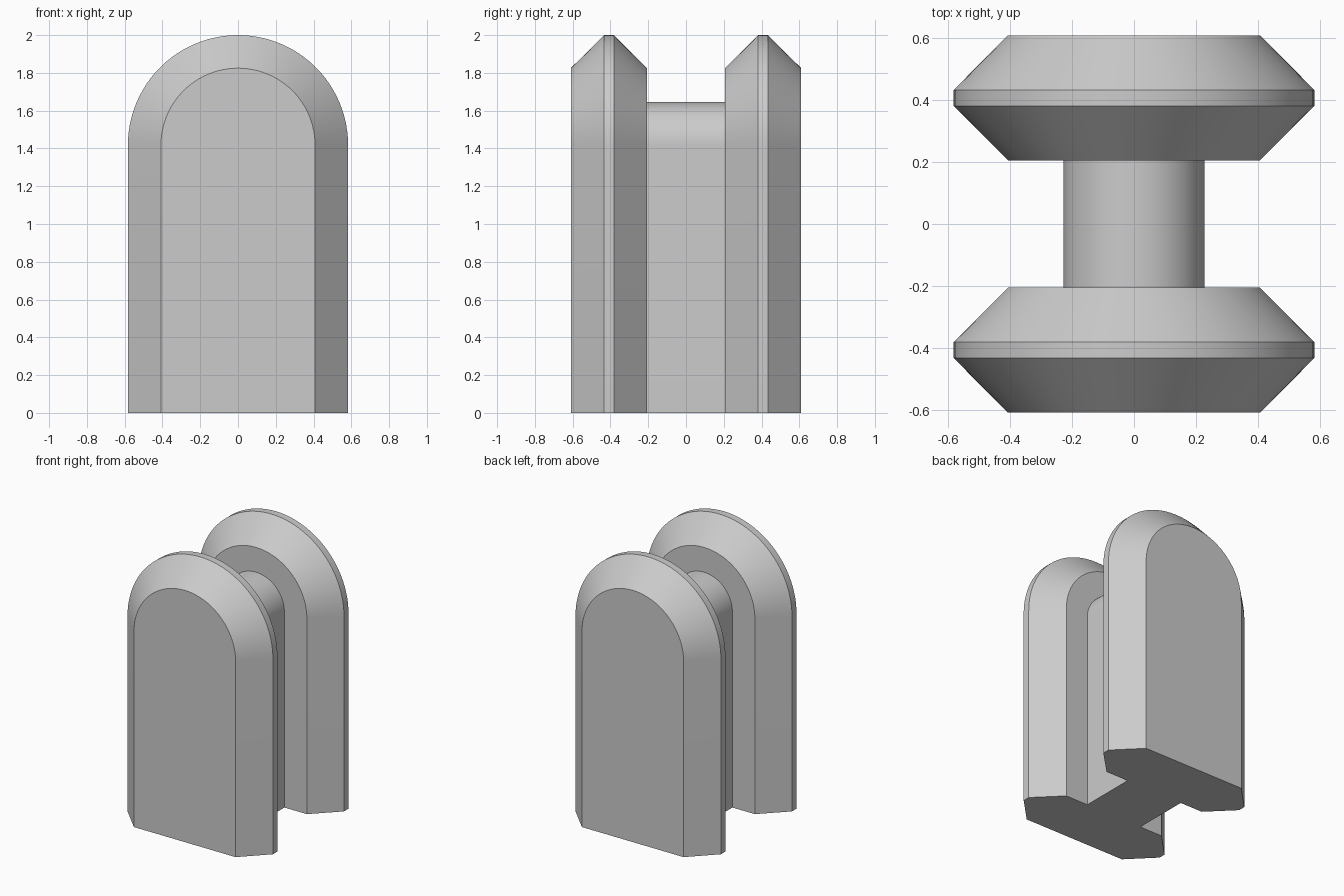
import bpy, bmesh, math

if "Cube" in bpy.data.objects:
    bpy.data.objects.remove(bpy.data.objects["Cube"])

SPRING_Z = 1.417   # height where the straight sides turn into the arch
SEGMENTS = 48

# (y, half-width) stations for one half, mirrored to the other
half = [(-0.61, 0.408), (-0.433, 0.583), (-0.381, 0.583),
        (-0.206, 0.408), (-0.206, 0.228)]
stations = half + [(-y, w) for y, w in reversed(half)]


def arch(bm, y, w):
    """Open arch outline from the right foot over the top to the left foot."""
    pts = [(w, 0)]
    for i in range(SEGMENTS + 1):
        a = math.pi * i / SEGMENTS
        pts.append((w * math.cos(a), SPRING_Z + w * math.sin(a)))
    pts.append((-w, 0))
    return [bm.verts.new((x, y, z)) for x, z in pts]


# Grooved arch body: loft the arches along y
bm = bmesh.new()
rings = [arch(bm, y, w) for y, w in stations]
for a, b in zip(rings, rings[1:]):
    for i in range(len(a) - 1):
        bm.faces.new((a[i], a[i + 1], b[i + 1], b[i]))

# Front and back plates, and the I-shaped base
bm.faces.new(rings[0])
bm.faces.new(rings[-1])
bm.faces.new([r[0] for r in rings] + [r[-1] for r in reversed(rings)])
bmesh.ops.recalc_face_normals(bm, faces=bm.faces)

mesh = bpy.data.meshes.new("grooved_arch_block")
bm.to_mesh(mesh)
bm.free()
block = bpy.data.objects.new("grooved_arch_block", mesh)
bpy.context.collection.objects.link(block)

# Smooth arches with crisp bevel edges
bpy.context.view_layer.objects.active = block
block.select_set(True)
bpy.ops.object.shade_smooth_by_angle(angle=math.radians(30))
